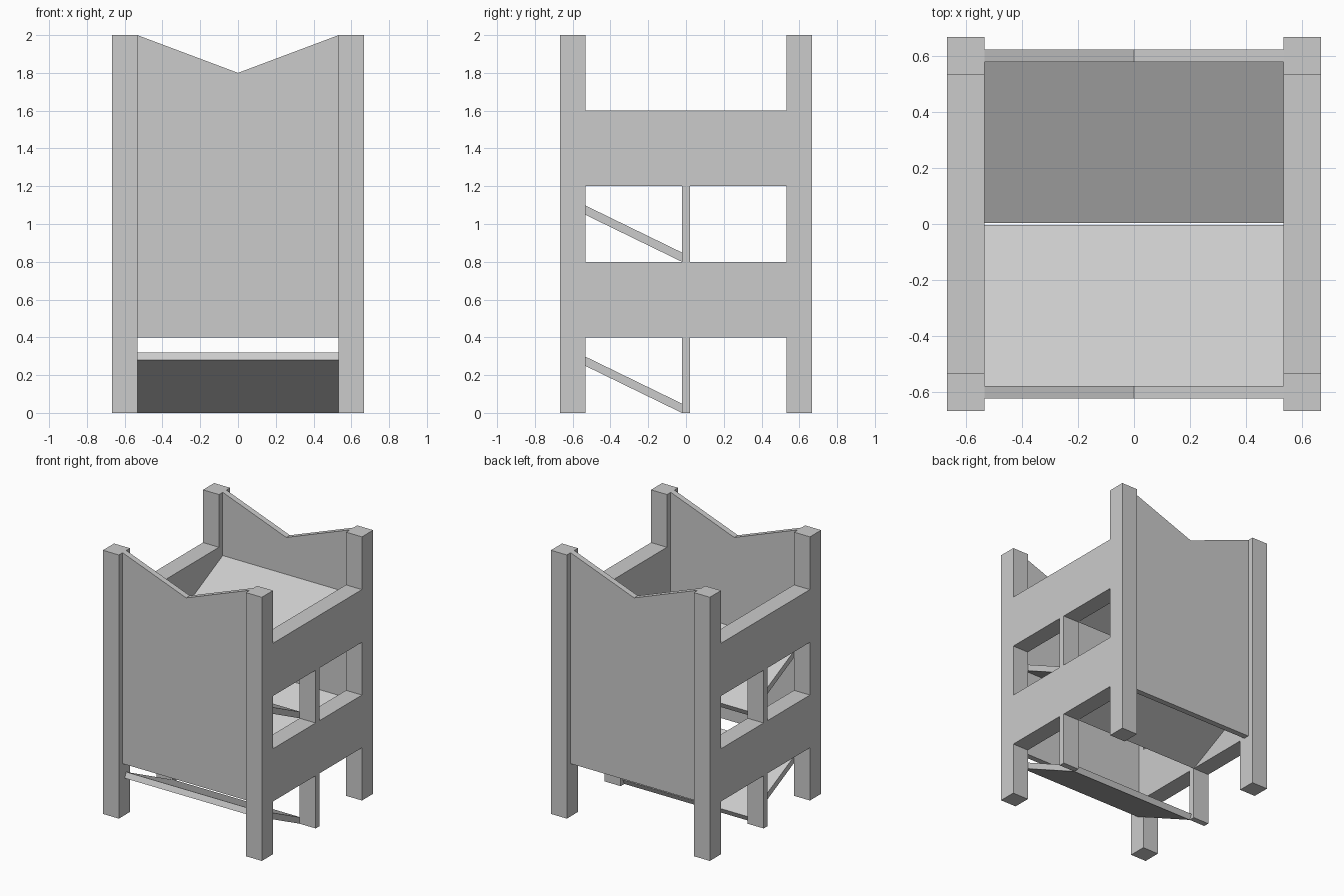
import bpy

if "Cube" in bpy.data.objects:
    bpy.data.objects.remove(bpy.data.objects["Cube"])

POST_OUT, POST_IN = 0.667, 0.533   # outer and inner faces of the corner posts
T = 0.022                          # half thickness of the boards


def prism(name, profile, axis, a, b):
    """Extrude a 2D profile along x (profile = y,z) or y (profile = x,z)."""
    def place(p, t):
        return (t, p[0], p[1]) if axis == 'x' else (p[0], t, p[1])
    n = len(profile)
    verts = [place(p, a) for p in profile] + [place(p, b) for p in profile]
    faces = [tuple(range(n)), tuple(range(2 * n - 1, n - 1, -1))]
    faces += [(i, i + n, (i + 1) % n + n, (i + 1) % n) for i in range(n)]
    mesh = bpy.data.meshes.new(name)
    mesh.from_pydata(verts, [], faces)
    obj = bpy.data.objects.new(name, mesh)
    bpy.context.collection.objects.link(obj)
    # make the normals point outwards
    import bmesh
    bm = bmesh.new()
    bm.from_mesh(mesh)
    bmesh.ops.recalc_face_normals(bm, faces=bm.faces)
    bm.to_mesh(mesh)
    bm.free()
    return obj


def rect(a0, a1, b0, b1):
    return [(a0, b0), (a1, b0), (a1, b1), (a0, b1)]


for side, sx in (("left", -1), ("right", 1)):
    xa, xb = sx * POST_IN, sx * POST_OUT
    # Corner posts
    for end, sy in (("front", -1), ("back", 1)):
        prism(f"{end}_{side}_post", rect(sy * POST_IN, sy * POST_OUT, 0, 2), 'x', xa, xb)
    # Wide side rails, each with a narrow divider below it
    for level, z in (("lower", 0.4), ("upper", 1.2)):
        prism(f"{level}_{side}_rail", rect(-POST_IN, POST_IN, z, z + 0.4), 'x', xa, xb)
        prism(f"{level}_{side}_divider", rect(-T, T, z - 0.4, z), 'x', xa, xb)

# Front and back panels with a V-notched top
notched = [(-POST_IN, 0.4), (POST_IN, 0.4), (POST_IN, 2), (0, 1.8), (-POST_IN, 2)]
for end, sy in (("front", -1), ("back", 1)):
    prism(f"{end}_panel", notched, 'y', sy * (0.6 - T), sy * (0.6 + T))

# Zig-zag sloping boards, alternating from front and back wall to the centre
for i in range(4):
    sy = -1 if i % 2 == 0 else 1
    z = 0.4 * i
    slope = [(0.578, 0.32), (0.003, 0.04), (0.022, 0.0), (0.597, 0.28)]
    prism(f"sloping_board_{i + 1}", [(sy * y, h + z) for y, h in slope],
          'x', -POST_IN, POST_IN)
